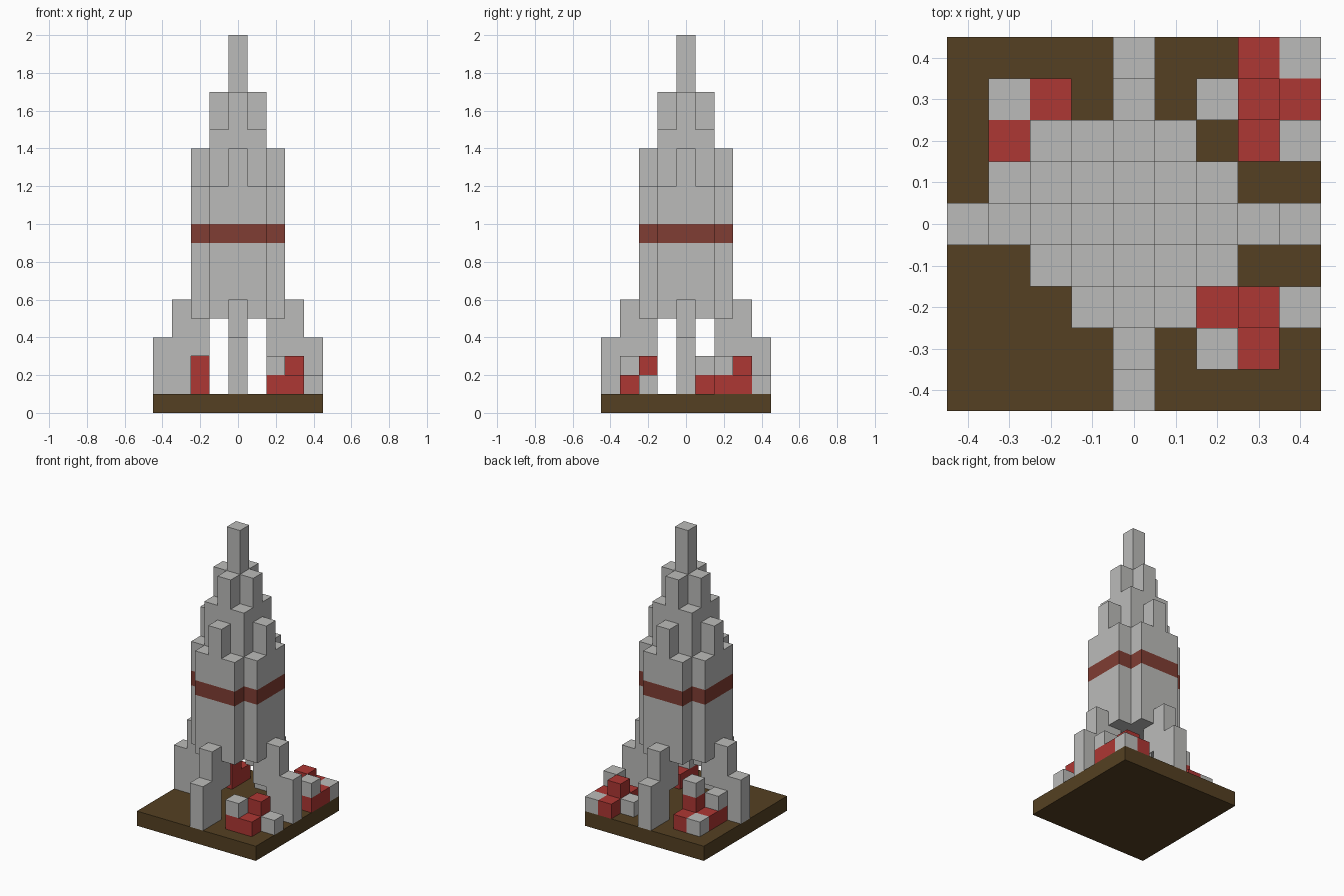
import bpy
import bmesh
from math import pi
from mathutils import Matrix, Vector

cube = bpy.data.objects.get("Cube")
if cube:
    bpy.data.objects.remove(cube, do_unlink=True)

U = 0.1  # block size


def material(name, rgb):
    m = bpy.data.materials.new(name)
    m.use_nodes = True
    m.diffuse_color = (*rgb, 1)
    m.node_tree.nodes["Principled BSDF"].inputs["Base Color"].default_value = (*rgb, 1)
    return m


grey = material("hull grey", (0.5, 0.5, 0.49))
red = material("rubble red", (0.42, 0.038, 0.033))
maroon = material("stripe maroon", (0.216, 0.047, 0.033))
brown = material("soil brown", (0.089, 0.051, 0.016))


def finish(name, bm, *mats):
    bmesh.ops.recalc_face_normals(bm, faces=bm.faces)
    mesh = bpy.data.meshes.new(name)
    bm.to_mesh(mesh)
    bm.free()
    for m in mats:
        mesh.materials.append(m)
    obj = bpy.data.objects.new(name, mesh)
    bpy.context.collection.objects.link(obj)
    return obj


def prism(bm, points, offset):
    """Extrude a closed outline along offset and return its far cap."""
    face = bm.faces.new([bm.verts.new(p) for p in points])
    return extend(bm, face, offset)


def extend(bm, face, offset):
    new = bmesh.ops.extrude_face_region(bm, geom=[face], use_keep_orig=False)["geom"]
    verts = [g for g in new if isinstance(g, bmesh.types.BMVert)]
    bmesh.ops.translate(bm, verts=verts, vec=offset)
    return next(g for g in new if isinstance(g, bmesh.types.BMFace))


def box(name, x, y, z0, z1, half, mat):
    """Square column centred on x, y, measured in blocks."""
    bm = bmesh.new()
    size = Matrix.Diagonal((2 * half * U, 2 * half * U, (z1 - z0) * U, 1))
    place = Matrix.Translation(Vector((x, y, (z0 + z1) / 2)) * U)
    bmesh.ops.create_cube(bm, size=1, matrix=place @ size)
    return finish(name, bm, mat)


def cross(name, outer, inner, levels, *mats):
    """Square with notched corners, extruded through the levels."""
    quarter = [(outer, -inner), (outer, inner), (inner, inner)]
    outline = []
    for turn in range(4):
        for x, y in quarter:
            for _ in range(turn):
                x, y = -y, x
            outline.append(Vector((x, y, levels[0])) * U)
    bm = bmesh.new()
    bottom = bm.faces.new([bm.verts.new(p) for p in outline])
    rings = [bottom.verts[:]]
    for z in levels[1:]:
        ring = [bm.verts.new((v.co.x, v.co.y, z * U)) for v in rings[-1]]
        for i in range(len(ring)):
            j = (i + 1) % len(ring)
            bm.faces.new((rings[-1][i], rings[-1][j], ring[j], ring[i]))
        rings.append(ring)
    bm.faces.new(rings[-1])
    return finish(name, bm, *mats)


# Ground slab
box("ground_slab", 0, 0, 0, 1, 4.5, brown)

# Main body with a painted band
body = cross("rocket_body", 2.5, 1.5, (5, 9, 10, 12), grey, maroon)
for p in body.data.polygons:
    if abs(p.normal.z) < 0.5 and 9 * U < p.center.z < 10 * U:
        p.material_index = 1

# Stepped nose
box("nose_core", 0, 0, 12, 15, 1.5, grey)
cross("nose_upper", 1.5, 0.5, (15, 17), grey)
box("nose_spire", 0, 0, 17, 20, 0.5, grey)

# Four fins and the shoulder posts above them
FIN = [(1.5, 3), (2.5, 3), (2.5, 1), (4.5, 1), (4.5, 4),
       (3.5, 4), (3.5, 6), (2.5, 6), (2.5, 5), (1.5, 5)]
for turn, side in enumerate(("left", "back", "right", "front")):
    bm = bmesh.new()
    prism(bm, [Vector((r, -0.5, z)) * U for r, z in FIN], (0, U, 0))
    fin = finish(side + "_fin", bm, grey)
    post = box(side + "_shoulder", 2, 0, 12, 14, 0.5, grey)
    for obj in (fin, post):
        obj.data.transform(Matrix.Rotation(turn * pi / 2, 4, "Z"))

# Rubble stacks: column position and block colours from the ground up
RUBBLE = {
    "front_rubble": [(2, -3, "rg"), (3, -3, "r"), (2, -2, "r"), (3, -2, "rr"), (4, -2, "g")],
    "back_left_rubble": [(2, 3, "g"), (3, 2, "r"), (3, 3, "rr"), (3, 4, "r"),
                         (4, 2, "rg"), (4, 3, "r"), (4, 4, "g")],
    "back_right_rubble": [(-3, 3, "g"), (-2, 3, "r"), (-3, 2, "r"),
                          (-2, 2, "rrg"), (-3, 1, "rg")],
}
for name, stacks in RUBBLE.items():
    for x, y, colours in stacks:
        for level, c in enumerate(colours, 1):
            box(name, x, y, level, level + 1, 0.5, red if c == "r" else grey)
